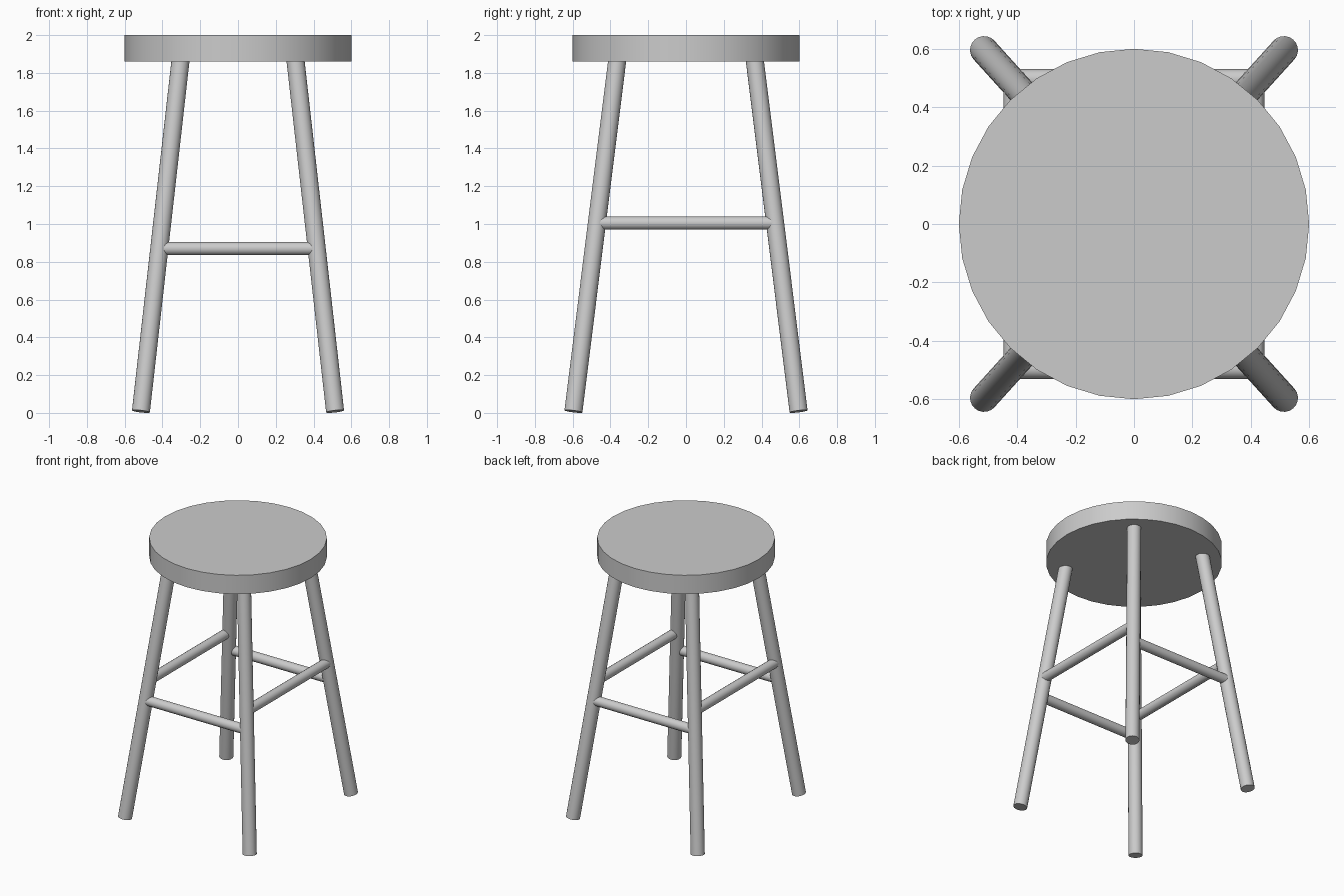
import bpy
import math
from mathutils import Vector

if "Cube" in bpy.data.objects:
    bpy.data.objects.remove(bpy.data.objects["Cube"])

grey = bpy.data.materials.new("plain grey")
grey.diffuse_color = (0.6, 0.6, 0.6, 1)
grey.use_nodes = True
grey.node_tree.nodes["Principled BSDF"].inputs["Base Color"].default_value = grey.diffuse_color

SEAT_R, SEAT_BOTTOM, TOP = 0.6, 1.86, 2.0
LEG_R, RUNG_R = 0.048, 0.035
FOOT = Vector((0.514, 0.596, 0.008))       # leg axis at the floor
HEAD = Vector((0.305, 0.365, SEAT_BOTTOM))  # leg axis under the seat


def rod(name, a, b, radius, sides):
    """Round bar between two points."""
    a, b = Vector(a), Vector(b)
    d = b - a
    bpy.ops.mesh.primitive_cylinder_add(
        vertices=sides, radius=radius, depth=d.length, location=(a + b) / 2,
        rotation=d.to_track_quat('Z', 'Y').to_euler())
    ob = bpy.context.object
    ob.name = name
    ob.data.materials.append(grey)
    bpy.ops.object.shade_smooth_by_angle(angle=math.radians(35))
    return ob


def leg_at(z):
    """Point on the leg axis at height z."""
    return FOOT.lerp(HEAD, (z - FOOT.z) / (HEAD.z - FOOT.z))


# Round seat
rod("seat", (0, 0, SEAT_BOTTOM), (0, 0, TOP), SEAT_R, 32)

# Four splayed legs, let into the seat
head = leg_at(1.92)
for sx, side in ((-1, "left"), (1, "right")):
    for sy, end in ((-1, "front"), (1, "back")):
        flip = Vector((sx, sy, 1))
        rod(f"{end}_{side}_leg", FOOT * flip, head * flip, LEG_R, 20)

# Low rungs at front and back, higher rungs at the sides
low, high = leg_at(0.87), leg_at(1.005)
for s, end, side in ((-1, "front", "left"), (1, "back", "right")):
    y, x = s * (low.y + 0.007), s * (high.x + 0.01)
    rod(f"{end}_rung", (-low.x, y, low.z), (low.x, y, low.z), RUNG_R, 16)
    rod(f"{side}_rung", (x, -high.y, high.z), (x, high.y, high.z), RUNG_R, 16)
